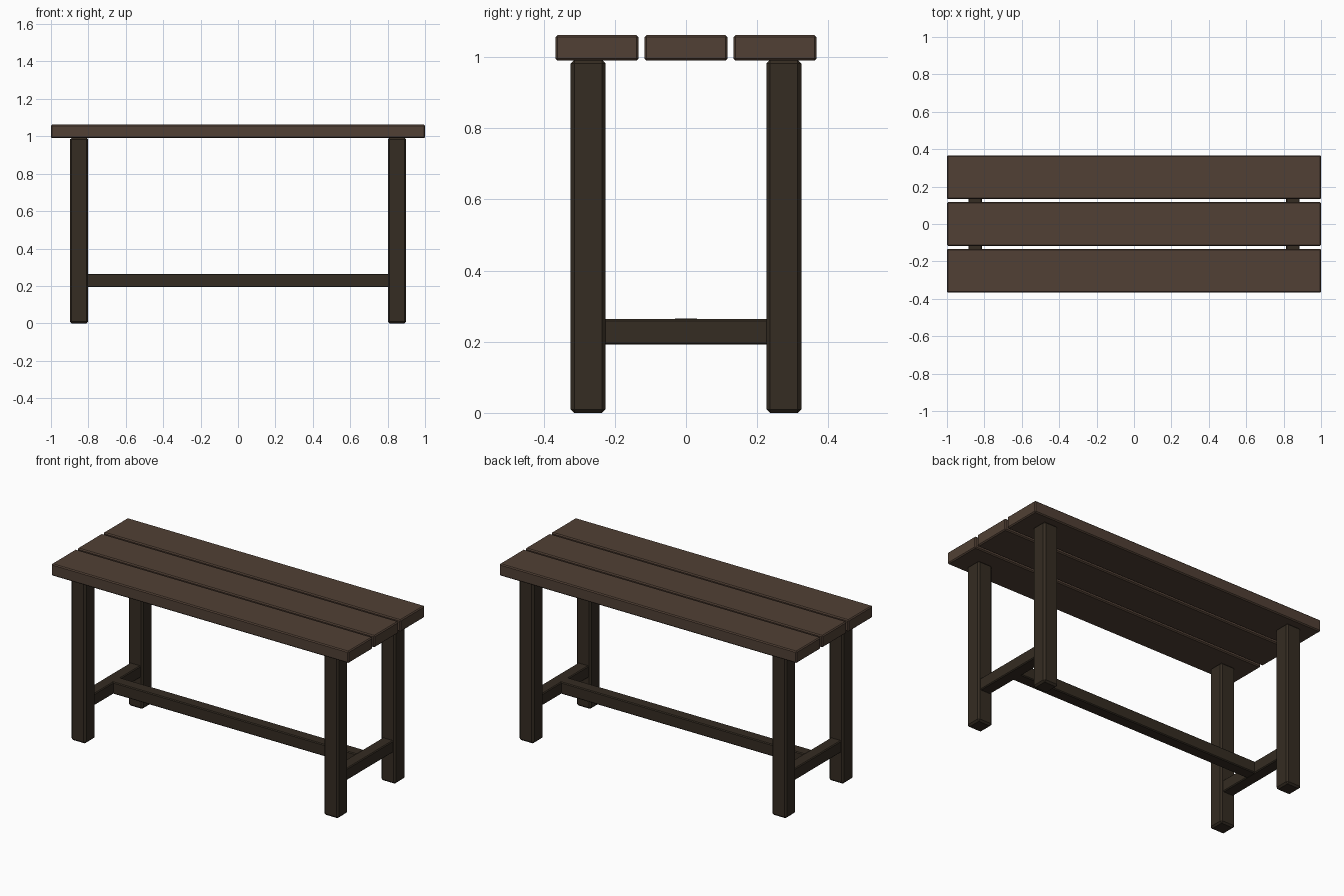
import bpy, bmesh
from mathutils import Vector

if "Cube" in bpy.data.objects:
    bpy.data.objects.remove(bpy.data.objects["Cube"])


def material(name, rgb):
    m = bpy.data.materials.new(name)
    m.diffuse_color = (*rgb, 1.0)
    m.use_nodes = True
    m.node_tree.nodes["Principled BSDF"].inputs["Base Color"].default_value = m.diffuse_color
    return m


top_wood = material("brown wood", (0.082, 0.051, 0.035))
frame_wood = material("dark wood", (0.035, 0.025, 0.016))


def beam(name, lo, hi, mat, bevel):
    """Box between two corners with chamfered edges."""
    lo, hi = Vector(lo), Vector(hi)
    size, mid = hi - lo, (lo + hi) / 2
    bm = bmesh.new()
    bmesh.ops.create_cube(bm, size=1.0)
    bmesh.ops.scale(bm, vec=size, verts=bm.verts)
    bmesh.ops.bevel(bm, geom=bm.edges[:], offset=bevel, segments=1,
                    profile=0.5, affect='EDGES')
    me = bpy.data.meshes.new(name)
    bm.to_mesh(me)
    bm.free()
    me.materials.append(mat)
    ob = bpy.data.objects.new(name, me)
    ob.location = mid
    bpy.context.collection.objects.link(ob)
    return ob


# three seat planks
for name, y in (("front", -0.25), ("middle", 0.0), ("back", 0.25)):
    beam(name + "_plank", (-1, y - 0.117, 0.99), (1, y + 0.117, 1.062), top_wood, 0.006)

# legs and end stretchers
for side, x in (("left", -0.85), ("right", 0.85)):
    for end, y in (("front", -0.275), ("back", 0.275)):
        beam(f"{end}_{side}_leg", (x - 0.049, y - 0.049, 0),
             (x + 0.049, y + 0.049, 0.992), frame_wood, 0.01)
    beam(side + "_stretcher", (x - 0.036, -0.235, 0.192),
         (x + 0.036, 0.235, 0.264), frame_wood, 0.005)

# long stretcher joining both ends
beam("long_stretcher", (-0.825, -0.036, 0.193), (0.825, 0.036, 0.265), frame_wood, 0.005)
